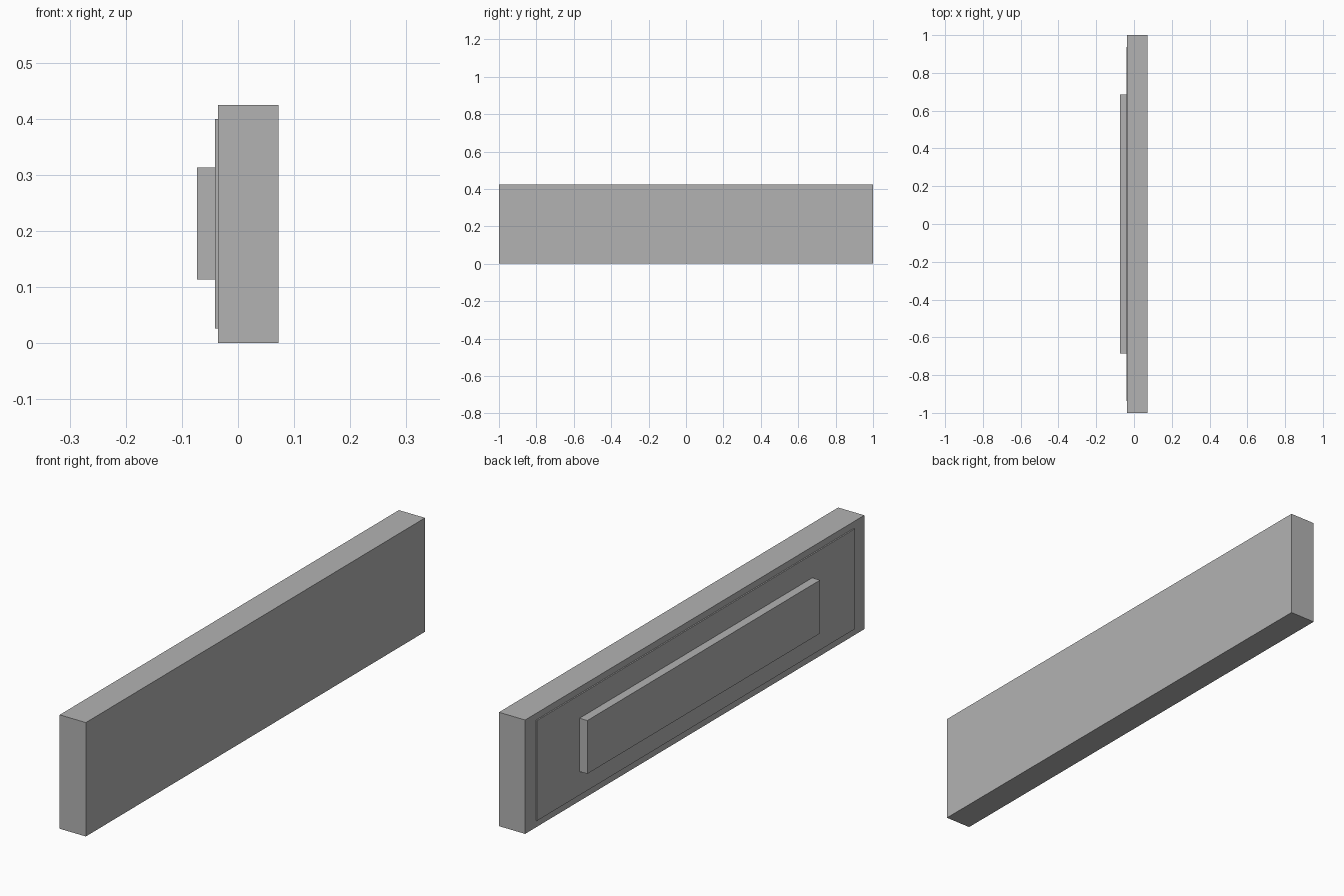
import bpy
from mathutils import Matrix, Vector
import bmesh

cube = bpy.data.objects.get("Cube")
if cube:
    bpy.data.objects.remove(cube, do_unlink=True)

GREY = (0.45, 0.45, 0.45, 1.0)
grey = bpy.data.materials.new("mid grey")
grey.use_nodes = True
grey.diffuse_color = GREY
grey.node_tree.nodes["Principled BSDF"].inputs["Base Color"].default_value = GREY


def box(name, low, high):
    """Flat-faced box between two opposite corners."""
    low, high = Vector(low), Vector(high)
    size = high - low
    bm = bmesh.new()
    bmesh.ops.create_cube(bm, size=1, matrix=Matrix.Diagonal((*size, 1)))
    mesh = bpy.data.meshes.new(name)
    bm.to_mesh(mesh)
    bm.free()
    mesh.materials.append(grey)
    obj = bpy.data.objects.new(name, mesh)
    obj.location = (low + high) / 2
    bpy.context.collection.objects.link(obj)
    return obj


# Thick main panel
box("main_panel", (-0.036, -1, 0), (0.072, 1, 0.425))
# Thin raised plate on the right face
box("face_plate", (-0.041, -0.937, 0.026), (-0.036, 0.937, 0.4))
# Long block standing out from the plate
box("raised_block", (-0.073, -0.686, 0.114), (-0.041, 0.686, 0.313))
